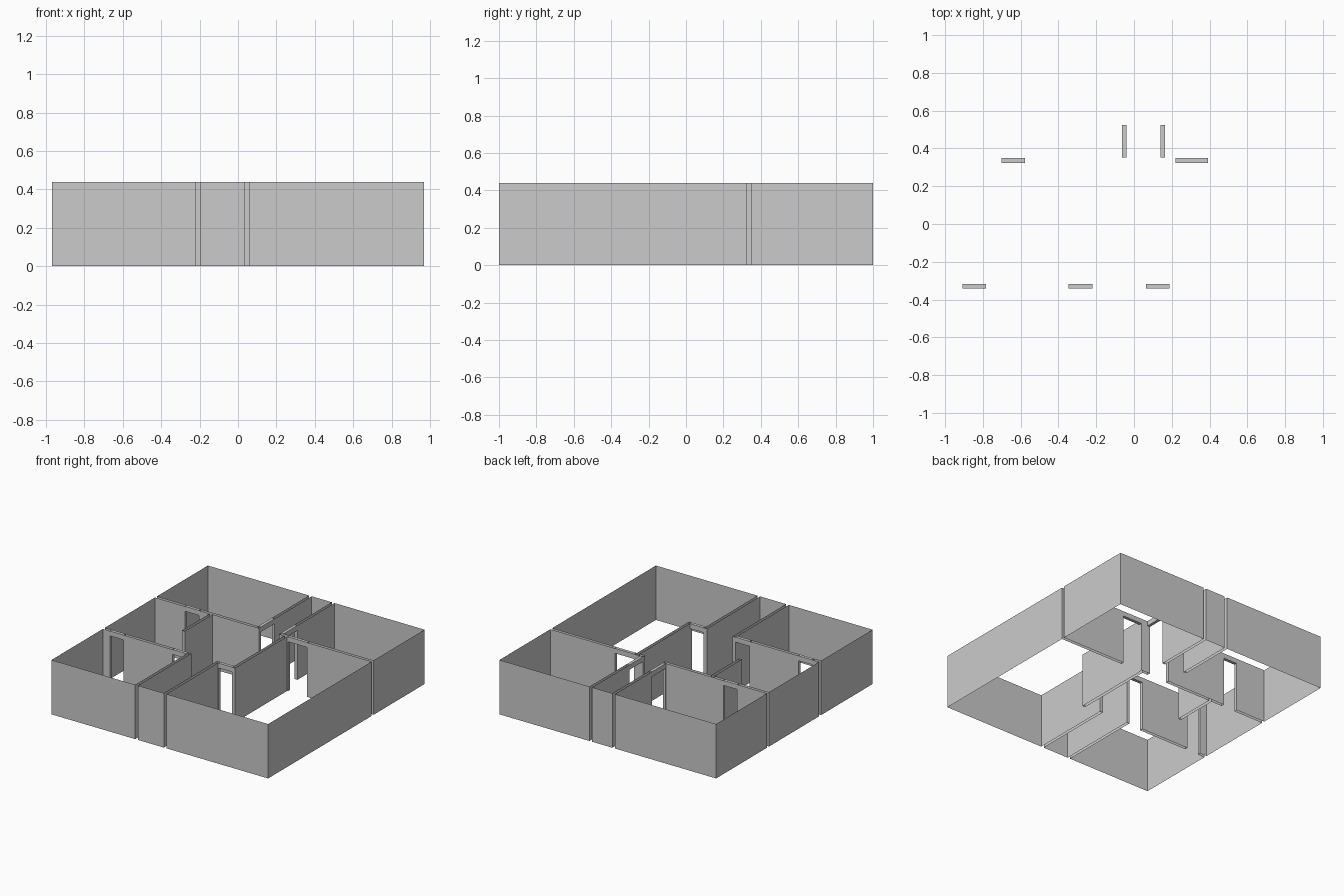
import bpy, bmesh

if "Cube" in bpy.data.objects:
    bpy.data.objects.remove(bpy.data.objects["Cube"])

H = 0.44      # wall height
LINTEL = 0.40 # underside of the door heads

# Doorways: x0, x1, y0, y1
DOORS = [
    (-0.702, -0.578, 0.324, 0.349),
    (-0.064, -0.040, 0.351, 0.525),
    (0.140, 0.164, 0.351, 0.525),
    (0.219, 0.393, 0.324, 0.349),
    (-0.907, -0.784, -0.342, -0.317),
    (-0.346, -0.221, -0.342, -0.317),
    (0.064, 0.187, -0.342, -0.317),
]

# Room outlines, each one a loop of uncapped single-sheet walls
X = 0.97
ROOMS = {
    "back_left_room": [(-X, .349), (-.064, .349), (-.064, 1), (-X, 1)],
    "back_right_room": [(.164, .349), (X, .349), (X, 1), (.164, 1)],
    "front_left_room": [(-X, -1), (-.22, -1), (-.22, -.342), (-X, -.342)],
    "large_room": [(.06, -1), (X, -1), (X, .324), (.213, .324),
                   (.213, -.342), (.06, -.342)],
    "hallway": [(-.196, -1), (.036, -1), (.036, -.317), (.188, -.317),
                (.188, .324), (.14, .324), (.14, 1), (-.04, 1),
                (-.04, .324), (-.455, .324), (-.455, -.03), (-.48, -.03),
                (-.48, .324), (-X, .324), (-X, -.317), (-.196, -.317)],
}


def finish(name, bm):
    bmesh.ops.remove_doubles(bm, verts=bm.verts, dist=1e-5)
    mesh = bpy.data.meshes.new(name)
    bm.to_mesh(mesh)
    bm.free()
    bpy.context.collection.objects.link(bpy.data.objects.new(name, mesh))


def quad(bm, p, q, z0=0.0, z1=H):
    bm.faces.new([bm.verts.new((*v, z)) for v, z in
                  ((p, z0), (q, z0), (q, z1), (p, z1))])


def wall(bm, p, q):
    """Upright sheet from p to q, left open at every doorway on its line."""
    a = 0 if abs(p[1] - q[1]) < 1e-6 else 1      # axis the wall runs along
    c = p[1 - a]
    lo, hi = sorted((p[a], q[a]))
    at = lambda t: (t, c) if a == 0 else (c, t)
    gaps = []
    for d in DOORS:
        run, across = (d[:2], d[2:]) if a == 0 else (d[2:], d[:2])
        if min(abs(c - v) for v in across) < 0.002 and lo <= run[0] and run[1] <= hi:
            gaps.append(run)
    start = lo
    for g0, g1 in sorted(gaps):
        quad(bm, at(start), at(g0))
        start = g1
    quad(bm, at(start), at(hi))


# Room walls
for name, loop in ROOMS.items():
    bm = bmesh.new()
    for p, q in zip(loop, loop[1:] + loop[:1]):
        wall(bm, p, q)
    finish(name + "_walls", bm)

# Door frames: a solid lintel and two jamb faces
for i, (x0, x1, y0, y1) in enumerate(DOORS):
    bm = bmesh.new()
    bmesh.ops.create_cube(bm, size=1)
    for v in bm.verts:
        v.co = (x1 if v.co.x > 0 else x0, y1 if v.co.y > 0 else y0,
                H if v.co.z > 0 else LINTEL)
    if x1 - x0 > y1 - y0:
        for x in (x0, x1):
            quad(bm, (x, y0), (x, y1), 0, LINTEL)
    else:
        for y in (y0, y1):
            quad(bm, (x0, y), (x1, y), 0, LINTEL)
    finish(f"door_frame_{i + 1}", bm)
